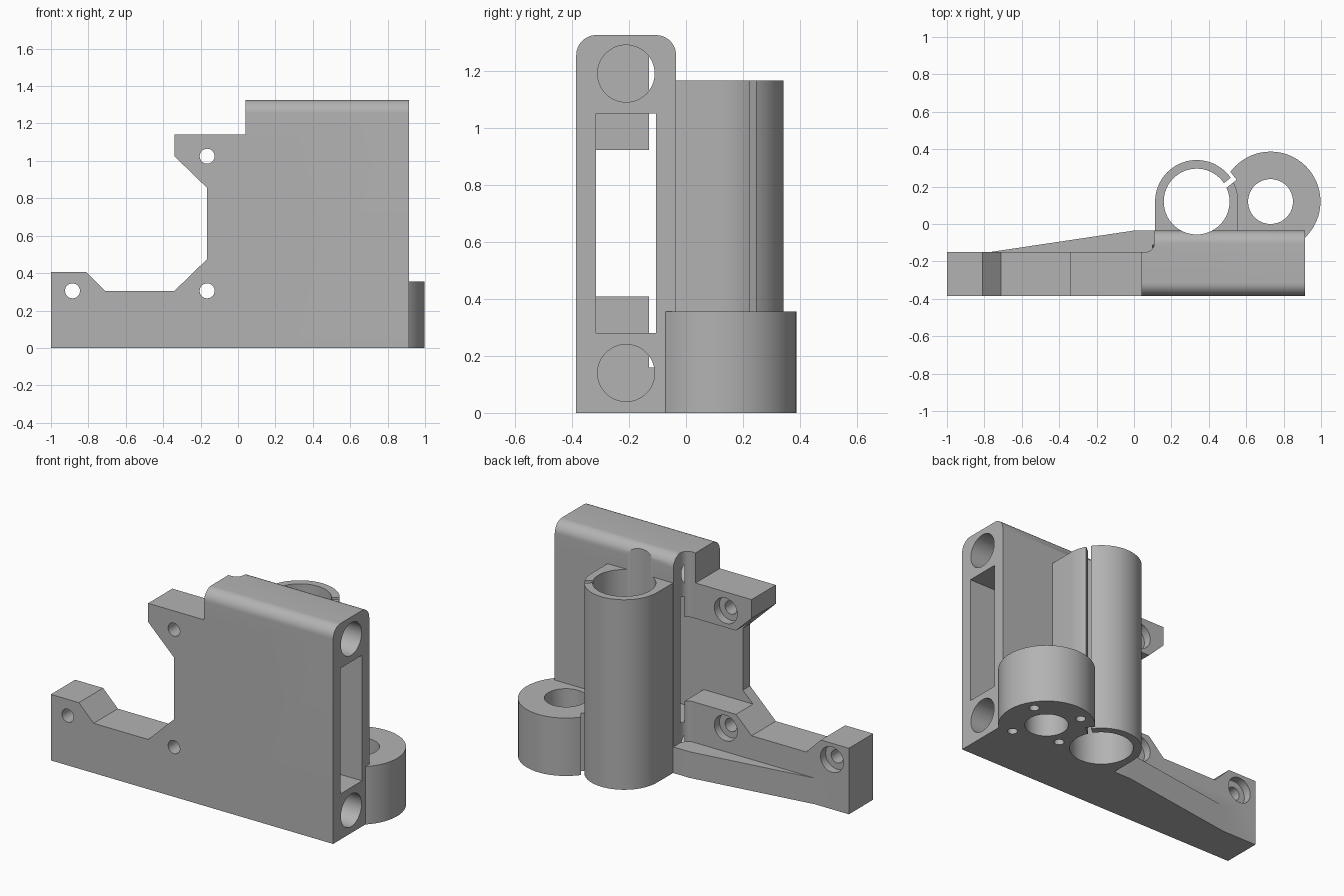
import bpy, bmesh, math
from mathutils import Matrix, Vector

old = bpy.data.objects.get("Cube")
if old:
    bpy.data.objects.remove(old, do_unlink=True)

grey = bpy.data.materials.new("matte_grey")
grey.use_nodes = True
COLOUR = (0.45, 0.45, 0.45, 1)
grey.diffuse_color = COLOUR
grey.node_tree.nodes["Principled BSDF"].inputs["Base Color"].default_value = COLOUR


def prism(name, pts, axis, lo, hi):
    """Extrude a 2D outline along an axis: x uses (y, z), y uses (x, z), z uses (x, y)."""
    place = {"x": lambda a, b, h: (h, a, b),
             "y": lambda a, b, h: (a, h, b),
             "z": lambda a, b, h: (a, b, h)}[axis]
    bm = bmesh.new()
    face = bm.faces.new([bm.verts.new(place(a, b, lo)) for a, b in pts])
    top = bmesh.ops.extrude_face_region(bm, geom=[face])["geom"]
    shift = Vector(place(0, 0, hi - lo))
    bmesh.ops.translate(bm, vec=shift, verts=[v for v in top if isinstance(v, bmesh.types.BMVert)])
    bmesh.ops.recalc_face_normals(bm, faces=bm.faces)
    mesh = bpy.data.meshes.new(name)
    bm.to_mesh(mesh)
    bm.free()
    mesh.materials.append(grey)
    ob = bpy.data.objects.new(name, mesh)
    bpy.context.collection.objects.link(ob)
    return ob


def arc(cx, cy, r, start, end, steps):
    angles = [math.radians(start + (end - start) * i / steps) for i in range(steps + 1)]
    return [(cx + r * math.cos(t), cy + r * math.sin(t)) for t in angles]


def rod(name, cx, cy, r, axis, lo, hi, sides=64):
    return prism(name, arc(cx, cy, r, 0, 360, sides)[:-1], axis, lo, hi)


def rect(a0, b0, a1, b1):
    return [(a0, b0), (a1, b0), (a1, b1), (a0, b1)]


def combine(target, operation, *others):
    """Merge other solids into the target, or cut them from it, and discard them."""
    for other in others:
        other.hide_render = True
        mod = target.modifiers.new(operation, "BOOLEAN")
        mod.operation, mod.object, mod.solver = operation, other, "EXACT"
        bpy.context.view_layer.update()
        graph = bpy.context.evaluated_depsgraph_get()
        mesh = bpy.data.meshes.new_from_object(target.evaluated_get(graph))
        target.modifiers.clear()
        target.data = mesh
        bpy.data.objects.remove(other, do_unlink=True)


FRONT, PLATE_BACK, BODY_BACK = -0.385, -0.15, -0.035
LEFT_END, TOP = 0.915, 1.325
TUBE, BOSS = (0.335, 0.12), (0.73, 0.12)

# Stepped mounting plate
bracket = prism("rod_end_bracket", [
    (-1, 0), (0.3, 0), (0.3, 1.14), (-0.34, 1.14), (-0.34, 1.025), (-0.165, 0.855),
    (-0.165, 0.475), (-0.34, 0.305), (-0.71, 0.305), (-0.81, 0.405), (-1, 0.405)],
    "y", FRONT, PLATE_BACK)

# Rod holder body: filleted footprint trimmed to a round-topped end profile
body = prism("rod_holder", [(0.04, FRONT), (LEFT_END, FRONT), (LEFT_END, BODY_BACK), (0.11, BODY_BACK)]
             + arc(0.06, -0.1, 0.05, 0, -90, 10) + [(0.04, PLATE_BACK)], "z", 0, TOP)
R = 0.07
rounded = prism("round_top", [(FRONT, -0.1), (BODY_BACK, -0.1)]
                + arc(BODY_BACK - R, TOP - R, R, 0, 90, 12)
                + arc(FRONT + R, TOP - R, R, 90, 180, 12), "x", -0.1, 1)
combine(body, "INTERSECT", rounded)

# Tapered rib behind the plate
rib = prism("tapered_rib", [(-0.77, PLATE_BACK), (-0.77, -0.2), (0.2, -0.2),
                            (0.2, BODY_BACK), (0, BODY_BACK)], "z", 0, 0.16)


def slit(name, r0, w0, r1, w1):
    """Box cutter pointing out of the tube axis toward the boss."""
    ob = prism(name, rect(r0, w0, r1, w1), "z", -0.1, 1.5)
    ob.data.transform(Matrix.Translation((*TUBE, 0)) @ Matrix.Rotation(math.radians(38), 4, "Z"))
    return ob


# Bearing tube with a clamping slit, and the nut boss kept clear of its free side
tube = prism("bearing_tube", [(0.115 - 0.005, -0.2), (0.555, -0.2)]
             + arc(*TUBE, 0.222, 0, 180, 40), "z", 0, 1.165)
combine(tube, "DIFFERENCE", slit("tube_slit", 0.1, -0.04, 0.3, -0.012))
boss = rod("nut_boss", *BOSS, 0.267, "z", 0, 0.355)
combine(boss, "DIFFERENCE", slit("boss_clearance", 0, -0.04, 0.24, 0.15))

combine(bracket, "UNION", body, rib, tube, boss)

# Vertical bores, and blind screw holes under the boss
combine(bracket, "DIFFERENCE",
        rod("tube_bore", *TUBE, 0.176, "z", -0.1, 1.5),
        rod("nut_bore", *BOSS, 0.12, "z", -0.1, 0.5))
for k in range(4):
    t = math.radians(30 + 90 * k)
    combine(bracket, "DIFFERENCE",
            rod("nut_screw", BOSS[0] + 0.2 * math.cos(t), BOSS[1] + 0.2 * math.sin(t),
                0.028, "z", -0.1, 0.2, 24))

# Rod sockets and the belt slot between them
for z in (0.14, 1.19):
    combine(bracket, "DIFFERENCE", rod("rod_socket", -0.21, z, 0.1, "x", 0.1, 1.1))
combine(bracket, "DIFFERENCE",
        prism("belt_slot", rect(-0.315, 0.28, -0.105, 1.05), "x", 0.1, 1.1),
        prism("belt_exit", rect(-0.315, 0.408, -0.105, 0.922), "x", -0.5, 0.5))

# Plate screw holes with recesses on the back
for x, z in ((-0.885, 0.305), (-0.165, 0.305), (-0.165, 1.025)):
    combine(bracket, "DIFFERENCE",
            rod("plate_screw", x, z, 0.04, "y", -0.6, 0, 32),
            rod("screw_recess", x, z, 0.078, "y", PLATE_BACK - 0.05, PLATE_BACK + 0.06, 32))

bpy.ops.object.select_all(action="DESELECT")
bracket.select_set(True)
bpy.context.view_layer.objects.active = bracket
bpy.ops.object.shade_smooth_by_angle(angle=math.radians(30))
